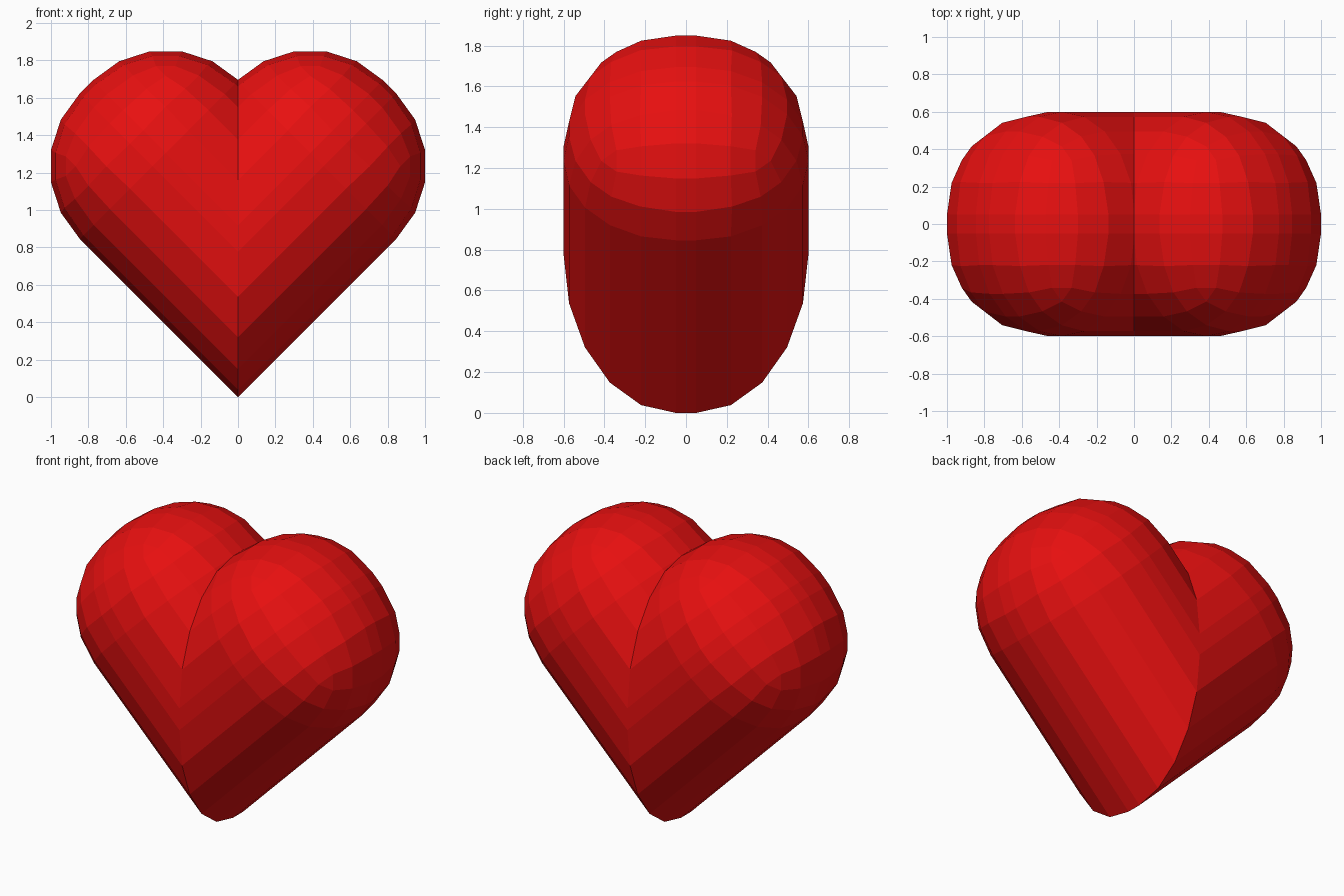
import bpy, bmesh, math
from mathutils import Matrix, Vector

if "Cube" in bpy.data.objects:
    bpy.data.objects.remove(bpy.data.objects["Cube"])

HALF = 0.6        # half thickness of the lobe block
ROUND = 0.55      # radius of its rounded edges
TIP, TAIL = 1.746, -1.6   # ends of the block along its slanted axis

red = bpy.data.materials.new("heart red")
red.diffuse_color = (0.8, 0.005, 0.005, 1)
red.use_nodes = True
red.node_tree.nodes["Principled BSDF"].inputs["Base Color"].default_value = red.diffuse_color

# Right lobe: a rounded block tilted 45 degrees, resting on the line z = x
bm = bmesh.new()
bmesh.ops.create_cube(bm, size=1)
for v in bm.verts:
    v.co = Vector(((TIP + TAIL) / 2 + v.co.x * (TIP - TAIL),
                   v.co.y * 2 * HALF,
                   HALF + v.co.z * 2 * HALF))
bmesh.ops.bevel(bm, geom=bm.edges[:], offset=ROUND, offset_type='OFFSET',
                segments=5, profile=0.5, affect='EDGES', clamp_overlap=False)
bm.transform(Matrix.Rotation(-math.pi / 4, 4, 'Y'))

# Trim at the middle plane, keeping the right half
bmesh.ops.bisect_plane(bm, geom=bm.verts[:] + bm.edges[:] + bm.faces[:],
                       plane_co=(0, 0, 0), plane_no=(1, 0, 0),
                       dist=1e-5, clear_inner=True)
bmesh.ops.recalc_face_normals(bm, faces=bm.faces[:])
mesh = bpy.data.meshes.new("heart")
bm.to_mesh(mesh)
bm.free()
mesh.materials.append(red)

# Left lobe by mirroring
heart = bpy.data.objects.new("heart", mesh)
bpy.context.collection.objects.link(heart)
mirror = heart.modifiers.new("mirror", 'MIRROR')
mirror.use_axis[0] = True
mirror.use_clip = True
mirror.merge_threshold = 0.001
